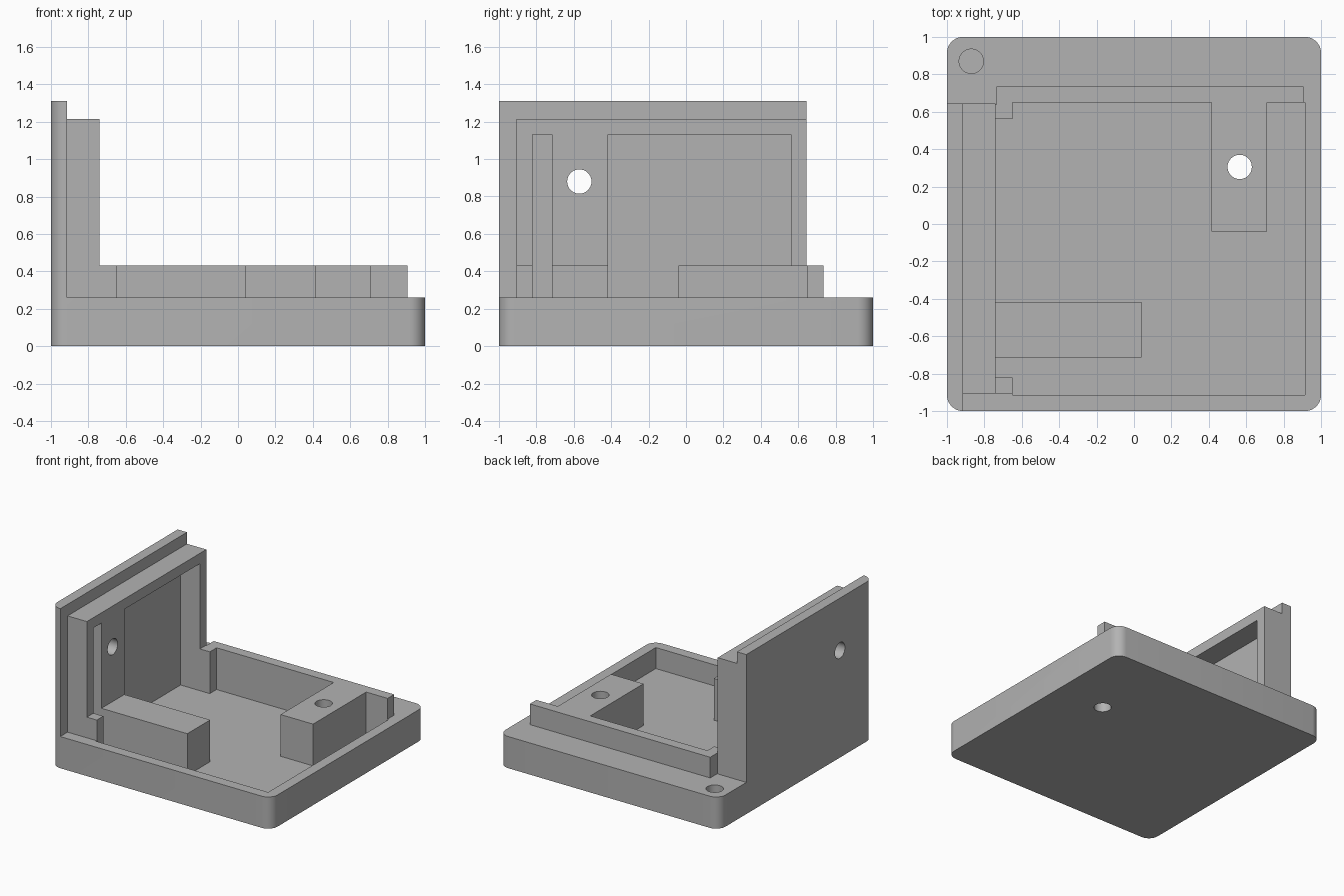
import bpy, bmesh, math
from mathutils import Matrix

cube = bpy.data.objects.get("Cube")
if cube:
    bpy.data.objects.remove(cube)

BASE, LEDGE, FLOOR = 0.26, 0.43, 0.087   # tray top, lip top, cavity floor
FACE, SKIN = -0.74, -0.915               # wall frame face, outer skin face
HOLE = 0.065

grey = bpy.data.materials.new("plain grey")
grey.use_nodes = True
colour = (0.45, 0.45, 0.45, 1)
grey.diffuse_color = colour
grey.node_tree.nodes["Principled BSDF"].inputs["Base Color"].default_value = colour


def make(name, bm):
    bmesh.ops.recalc_face_normals(bm, faces=bm.faces)
    mesh = bpy.data.meshes.new(name)
    bm.to_mesh(mesh)
    bm.free()
    mesh.materials.append(grey)
    obj = bpy.data.objects.new(name, mesh)
    bpy.context.collection.objects.link(obj)
    return obj


def prism(name, outline, z0, z1):
    bm = bmesh.new()
    face = bm.faces.new([bm.verts.new((x, y, z0)) for x, y in outline])
    top = bmesh.ops.extrude_face_region(bm, geom=[face])["geom"]
    bmesh.ops.translate(bm, vec=(0, 0, z1 - z0),
                        verts=[v for v in top if isinstance(v, bmesh.types.BMVert)])
    return make(name, bm)


def box(name, x0, x1, y0, y1, z0, z1):
    return prism(name, [(x0, y0), (x1, y0), (x1, y1), (x0, y1)], z0, z1)


def drill(name, centre, length, axis="Z"):
    bm = bmesh.new()
    turn = Matrix.Rotation(math.pi / 2, 4, "Y") if axis == "X" else Matrix()
    bmesh.ops.create_cone(bm, cap_ends=True, segments=40, radius1=HOLE, radius2=HOLE,
                          depth=length, matrix=Matrix.Translation(centre) @ turn)
    return make(name, bm)


def combine(target, other, operation):
    mod = target.modifiers.new(other.name, "BOOLEAN")
    mod.object, mod.operation, mod.solver = other, operation, "EXACT"
    bpy.context.view_layer.objects.active = target
    bpy.ops.object.modifier_apply(modifier=mod.name)
    bpy.data.objects.remove(other)


# Full-height block with rounded vertical corners
r, steps = 0.085, 8
outline = []
for i, (sx, sy) in enumerate([(1, 1), (-1, 1), (-1, -1), (1, -1)]):
    for k in range(steps + 1):
        a = math.pi / 2 * (i + k / steps)
        outline.append((sx * (1 - r) + r * math.cos(a), sy * (1 - r) + r * math.sin(a)))
body = prism("corner_enclosure", outline, 0, 1.31)

# Trim down to the tray and the thin upright side wall
combine(body, box("tray_trim", SKIN, 2, -2, 2, BASE, 2), "DIFFERENCE")
combine(body, box("end_trim", -2, 2, 0.645, 2, BASE, 2), "DIFFERENCE")

# Raised solids: wall frame, back lip, corner tabs and screw blocks
for part in [
    box("wall_frame", -0.95, FACE, -0.905, 0.645, 0.2, 1.215),
    box("back_lip", -0.735, 0.905, 0.6, 0.735, 0.2, LEDGE),
    box("front_tab", -0.8, -0.65, -0.905, -0.8, 0.2, LEDGE),
    box("back_tab", -0.8, -0.65, 0.55, 0.64, 0.2, LEDGE),
    box("latch_block", -0.8, 0.1, -0.73, -0.4, 0.2, LEDGE),
    box("screw_block", 0.4, 0.72, -0.06, 0.7, 0.2, LEDGE),
]:
    combine(body, part, "UNION")

# Tray cavity, leaving the blocks and tabs standing
cavity = [(-0.65, -0.915), (0.915, -0.915), (0.915, 0.65), (0.71, 0.65),
          (0.71, -0.04), (0.415, -0.04), (0.415, 0.65), (-0.65, 0.65),
          (-0.65, 0.562), (FACE, 0.562), (FACE, -0.418), (0.04, -0.418),
          (0.04, -0.715), (FACE, -0.715), (FACE, -0.82), (-0.65, -0.82)]
combine(body, prism("tray_cavity", cavity, FLOOR, 1.25), "DIFFERENCE")

# Wall recesses on either side of the wall boss
for y0, y1 in [(-0.82, -0.715), (-0.418, 0.562)]:
    combine(body, box("wall_recess", SKIN, -0.7, y0, y1, FLOOR, 1.13), "DIFFERENCE")

# Screw holes: wall, screw block, and blind corner hole
combine(body, drill("wall_hole", (-0.9, -0.57, 0.88), 0.6, "X"), "DIFFERENCE")
combine(body, drill("block_hole", (0.565, 0.305, 0.2), 1), "DIFFERENCE")
combine(body, drill("corner_hole", (-0.87, 0.87, FLOOR + 0.25), 0.5), "DIFFERENCE")

# Smooth the rounded corners and holes only
bpy.ops.object.select_all(action="DESELECT")
body.select_set(True)
bpy.context.view_layer.objects.active = body
bpy.ops.object.shade_smooth_by_angle(angle=math.radians(30))
